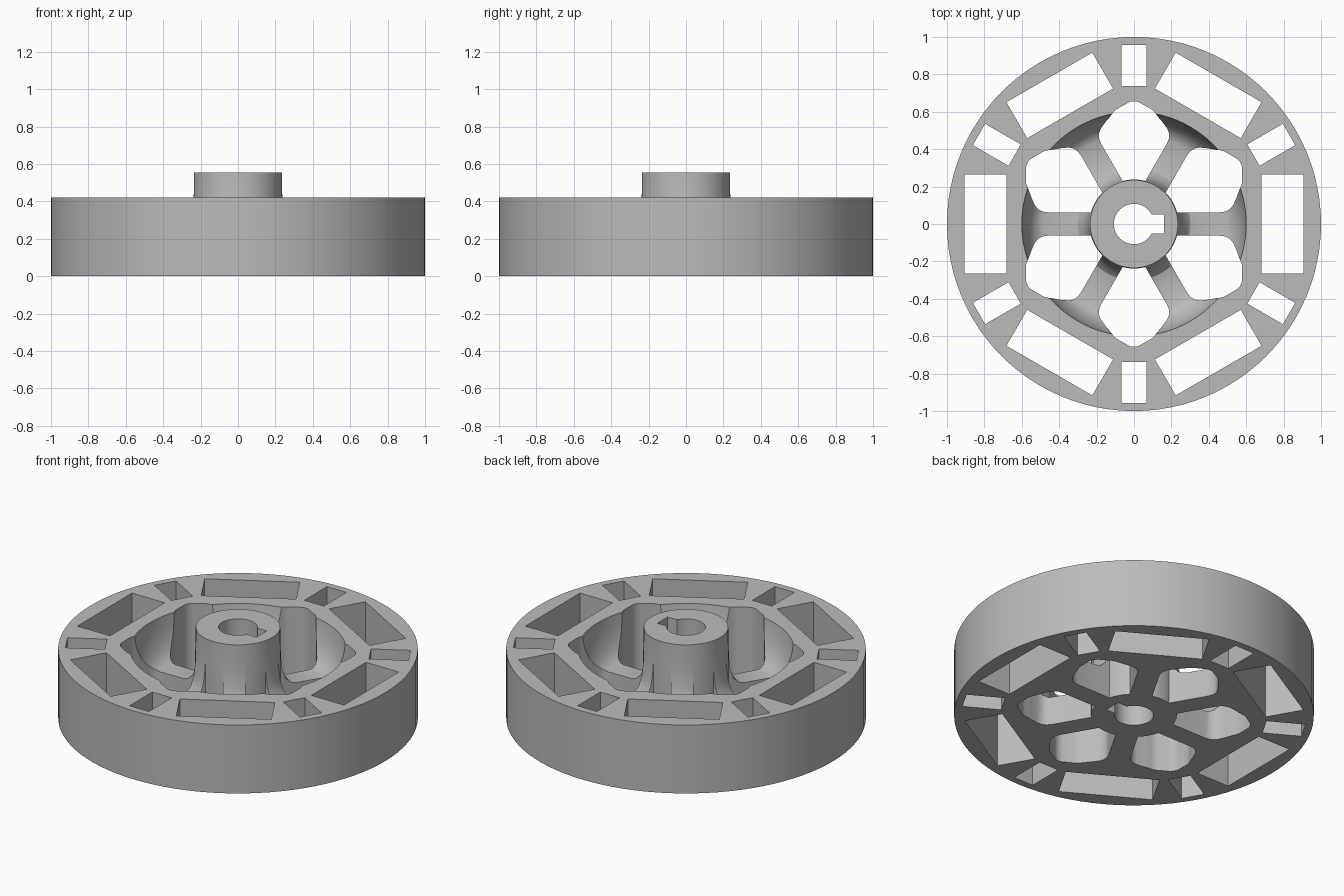
import bpy, bmesh
from math import radians, cos, sin, pi, asin, degrees
from mathutils import Vector, Matrix

cube = bpy.data.objects.get("Cube")
if cube:
    bpy.data.objects.remove(cube)

HEIGHT, HUB_TOP = 0.42, 0.555
HUB_R, BORE_R, SPOKE_HALF = 0.235, 0.108, 0.0625

grey = bpy.data.materials.new("plain_grey")
grey.use_nodes = True
colour = (0.5, 0.5, 0.5, 1)
grey.diffuse_color = colour
grey.node_tree.nodes["Principled BSDF"].inputs["Base Color"].default_value = colour


def add_object(name, bm):
    bmesh.ops.recalc_face_normals(bm, faces=bm.faces)
    mesh = bpy.data.meshes.new(name)
    bm.to_mesh(mesh)
    bm.free()
    mesh.materials.append(grey)
    obj = bpy.data.objects.new(name, mesh)
    bpy.context.collection.objects.link(obj)
    return obj


def add_prism(bm, outline, angle=0):
    """Tall vertical prism, turned about the z axis."""
    turn = Matrix.Rotation(radians(angle), 3, "Z")
    verts = [bm.verts.new(turn @ Vector((x, y, -0.2))) for x, y in outline]
    base = bm.faces.new(verts)
    top = bmesh.ops.extrude_face_region(bm, geom=[base])["geom"]
    moved = [v for v in top if isinstance(v, bmesh.types.BMVert)]
    bmesh.ops.translate(bm, verts=moved, vec=(0, 0, 1))


def rectangle(x0, x1, half):
    return [(x0, -half), (x1, -half), (x1, half), (x0, half)]


def arc(radius, start, end, steps):
    angles = [radians(start + (end - start) * i / steps) for i in range(steps + 1)]
    return [(radius * cos(a), radius * sin(a)) for a in angles]


# Wheel body: rim, dished web and hub turned from one profile
profile = [(0.05, 0), (1, 0), (1, HEIGHT), (0.6, HEIGHT), (0.592, 0.35),
           (0.575, 0.28), (0.55, 0.225), (0.52, 0.19), (0.485, 0.175),
           (0.34, 0.175), (0.3, 0.185), (0.27, 0.215), (0.25, 0.28),
           (0.24, 0.37), (HUB_R, 0.47), (HUB_R, HUB_TOP), (0.05, HUB_TOP)]
bm = bmesh.new()
ring = [bm.verts.new((r, 0, z)) for r, z in profile]
edges = [bm.edges.new((ring[i - 1], ring[i])) for i in range(len(ring))]
bmesh.ops.spin(bm, geom=ring + edges, cent=(0, 0, 0), axis=(0, 0, 1),
               angle=2 * pi, steps=96, use_merge=True)
bmesh.ops.remove_doubles(bm, verts=bm.verts, dist=0.0001)
wheel = add_object("spoked_wheel", bm)

# Window between two spokes: one half outline, mirrored about its 30 degree axis
half = [(0.46, SPOKE_HALF), (0.49, 0.067), (0.513, 0.08), (0.53, 0.1),
        (0.548, 0.14), (0.562, 0.18), (0.573, 0.205), (0.578, 0.225), (0.577, 0.305),
        (0.573, 0.32)]
other = [(x * cos(pi / 3) + y * sin(pi / 3), x * sin(pi / 3) - y * cos(pi / 3))
         for x, y in reversed(half)]
inner_r = HUB_R + 0.003
edge_angle = degrees(asin(SPOKE_HALF / inner_r))
window = half + other + arc(inner_r, 60 - edge_angle, edge_angle, 6)

# Cutter: windows, rim slots and keyed bore
bm = bmesh.new()
for k in range(6):
    add_prism(bm, window, 60 * k)
    add_prism(bm, rectangle(0.683, 0.905, 0.265), 60 * k)
    add_prism(bm, rectangle(0.737, 0.957, 0.066), 60 * k + 30)
key_half = 0.05
key_angle = degrees(asin(key_half / BORE_R))
bore = arc(BORE_R, key_angle, 360 - key_angle, 40)
add_prism(bm, bore + [(0.16, -key_half), (0.16, key_half)])
cutter = add_object("opening_cutter", bm)
cutter.hide_render = True

# Apply the cut and shade
cut = wheel.modifiers.new("openings", "BOOLEAN")
cut.operation, cut.solver, cut.object = "DIFFERENCE", "EXACT", cutter
bpy.ops.object.select_all(action="DESELECT")
bpy.context.view_layer.objects.active = wheel
wheel.select_set(True)
bpy.ops.object.modifier_apply(modifier=cut.name)
bpy.data.objects.remove(cutter)
bpy.ops.object.shade_smooth_by_angle(angle=radians(30))
